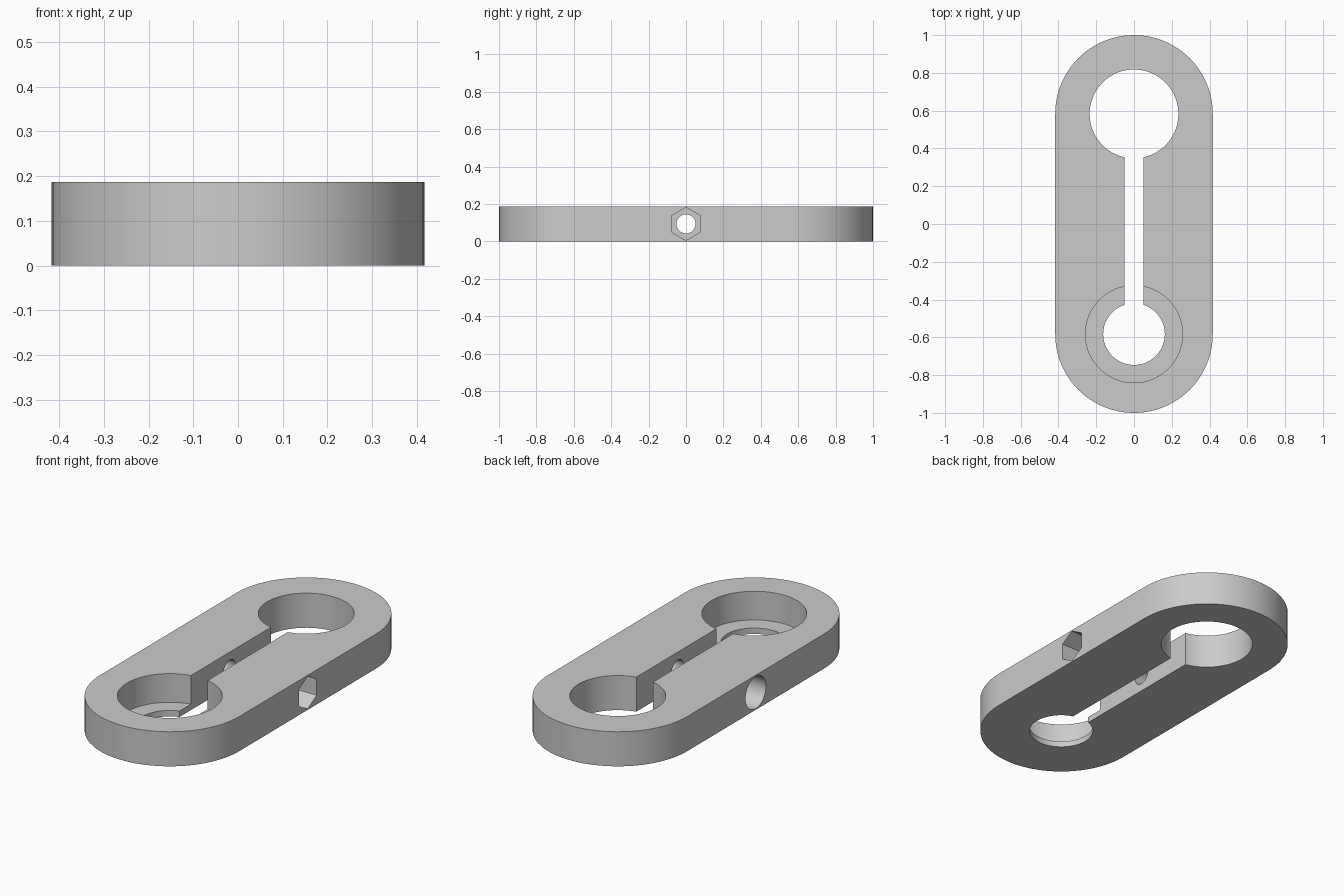
import bpy, bmesh
from math import pi, cos, sin
from mathutils import Matrix

if "Cube" in bpy.data.objects:
    bpy.data.objects.remove(bpy.data.objects["Cube"])

HEIGHT = 0.187
HALF_WIDTH = 0.417
END_Y = 0.583
MID_Z = HEIGHT / 2
LEDGE_Z = 0.032
BOLT_DEPTH = 0.13

grey = bpy.data.materials.new("grey")
grey.use_nodes = True
colour = (0.6, 0.6, 0.6, 1)
grey.diffuse_color = colour
grey.node_tree.nodes["Principled BSDF"].inputs["Base Color"].default_value = colour


def add_object(name, bm):
    bmesh.ops.recalc_face_normals(bm, faces=bm.faces)
    mesh = bpy.data.meshes.new(name)
    bm.to_mesh(mesh)
    bm.free()
    mesh.materials.append(grey)
    obj = bpy.data.objects.new(name, mesh)
    bpy.context.collection.objects.link(obj)
    return obj


def prism(name, outline, low, high, sideways=False):
    """Extrude a flat outline from low to high, along z or along x."""
    bm = bmesh.new()
    face = bm.faces.new([bm.verts.new((a, b, low)) for a, b in outline])
    moved = bmesh.ops.extrude_face_region(bm, geom=[face])["geom"]
    verts = [v for v in moved if isinstance(v, bmesh.types.BMVert)]
    bmesh.ops.translate(bm, verts=verts, vec=(0, 0, high - low))
    if sideways:
        # cyclic axis swap: outline becomes (y, z), extrusion becomes x
        swap = Matrix(((0, 0, 1), (1, 0, 0), (0, 1, 0))).to_4x4()
        bmesh.ops.transform(bm, matrix=swap, verts=bm.verts)
    return add_object(name, bm)


def circle(a, b, radius, sides=96, start=0.0):
    return [(a + radius * cos(start + 2 * pi * i / sides),
             b + radius * sin(start + 2 * pi * i / sides)) for i in range(sides)]


# Rounded bar body
ARC = 48
outline = [(HALF_WIDTH * cos(pi * i / ARC + turn),
            side * END_Y + HALF_WIDTH * sin(pi * i / ARC + turn))
           for side, turn in ((1, 0), (-1, pi)) for i in range(ARC + 1)]
body = prism("clamp_body", outline, 0, HEIGHT)

# Cutters: end holes, slot and cross bolt with its two recesses
TOP = HEIGHT + 0.1
slot = [(-0.05, -END_Y), (0.05, -END_Y), (0.05, END_Y), (-0.05, END_Y)]
cutters = [
    prism("large_hole_cutter", circle(0, END_Y, 0.235), -0.1, TOP),
    prism("small_hole_cutter", circle(0, -END_Y, 0.163), -0.1, TOP),
    prism("counterbore_cutter", circle(0, -END_Y, 0.257), LEDGE_Z, TOP),
    prism("slot_cutter", slot, -0.1, TOP),
    prism("bolt_hole_cutter", circle(0, MID_Z, 0.051, 48), -0.6, 0.6, True),
    prism("nut_recess_cutter", circle(0, MID_Z, 0.088, 6, pi / 2),
          HALF_WIDTH - BOLT_DEPTH, 0.6, True),
    prism("bolt_head_recess_cutter", circle(0, MID_Z, 0.087, 64),
          -0.6, BOLT_DEPTH - HALF_WIDTH, True),
]

bpy.context.view_layer.objects.active = body
for cutter in cutters:
    cut = body.modifiers.new(cutter.name, "BOOLEAN")
    cut.operation = "DIFFERENCE"
    cut.solver = "EXACT"
    cut.object = cutter
    bpy.ops.object.modifier_apply(modifier=cut.name)
for cutter in cutters:
    bpy.data.objects.remove(cutter)

# Smooth round walls, crisp edges
bpy.ops.object.select_all(action="DESELECT")
body.select_set(True)
bpy.ops.object.shade_smooth_by_angle(angle=pi / 6)
